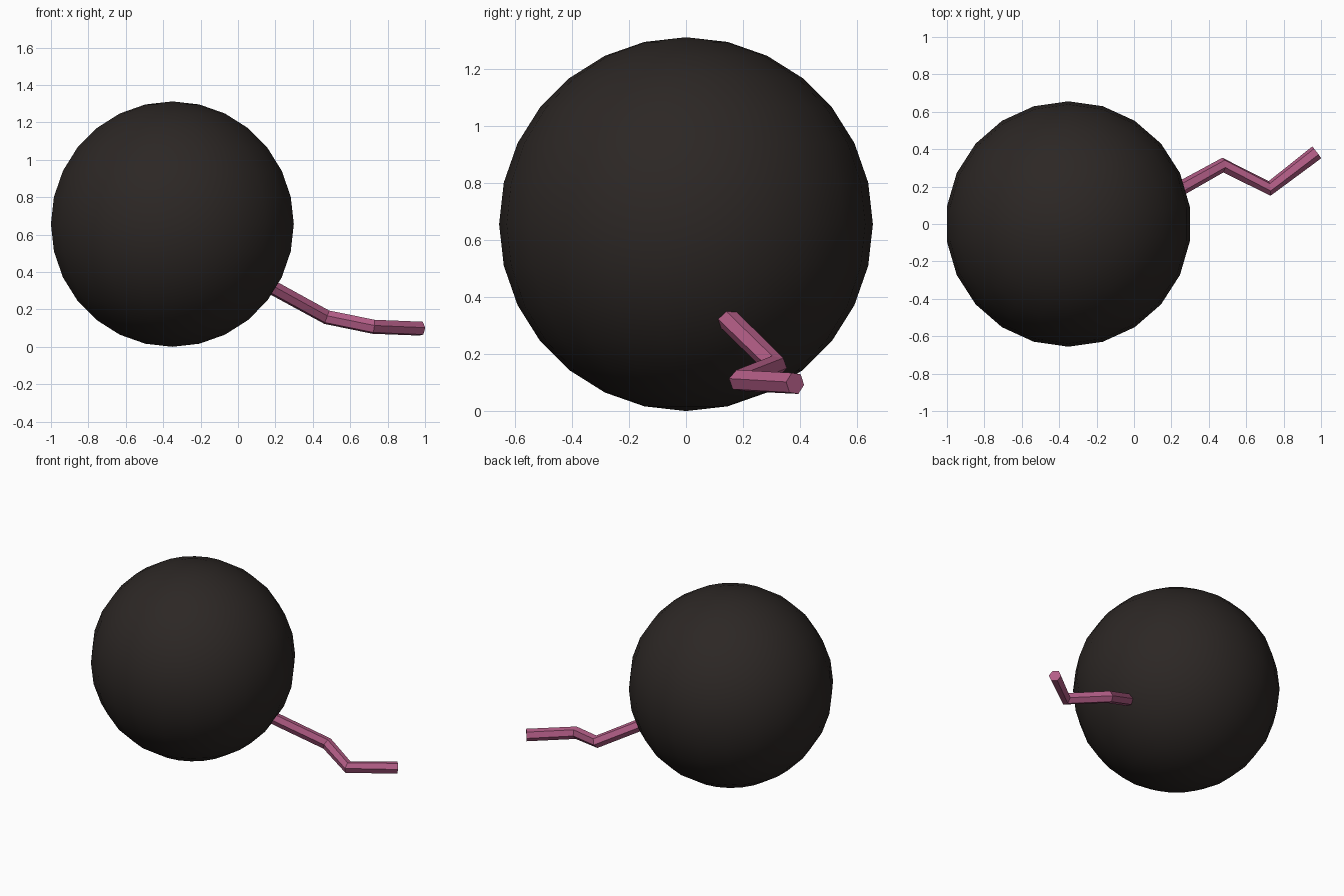
import bpy

if "Cube" in bpy.data.objects:
    bpy.data.objects.remove(bpy.data.objects["Cube"])

def material(name, rgb):
    m = bpy.data.materials.new(name)
    m.diffuse_color = (*rgb, 1)
    m.use_nodes = True
    m.node_tree.nodes["Principled BSDF"].inputs["Base Color"].default_value = m.diffuse_color
    return m

# Round dark body
bpy.ops.mesh.primitive_uv_sphere_add(segments=22, ring_count=14, radius=0.656,
                                     location=(-0.351, 0, 0.656))
body = bpy.context.object
body.name = "body"
body.data.materials.append(material("dark_brown", (0.025, 0.02, 0.018)))
bpy.ops.object.shade_smooth()

# Kinked tail: faceted tube swept along a short path
path = [(0.16, 0.14, 0.33), (0.475, 0.315, 0.158), (0.725, 0.19, 0.107), (0.977, 0.383, 0.097)]
curve = bpy.data.curves.new("tail", 'CURVE')
curve.dimensions = '3D'
curve.bevel_depth = 0.04
curve.bevel_resolution = 1
curve.use_fill_caps = True
spline = curve.splines.new('POLY')
spline.points.add(len(path) - 1)
for point, co in zip(spline.points, path):
    point.co = (*co, 1)
spline.use_smooth = False
tail = bpy.data.objects.new("tail", curve)
bpy.context.collection.objects.link(tail)
curve.materials.append(material("pink", (0.45, 0.11, 0.24)))

# Turn the tail into a flat-shaded mesh
bpy.ops.object.select_all(action='DESELECT')
tail.select_set(True)
bpy.context.view_layer.objects.active = tail
bpy.ops.object.convert(target='MESH')
bpy.ops.object.shade_flat()
